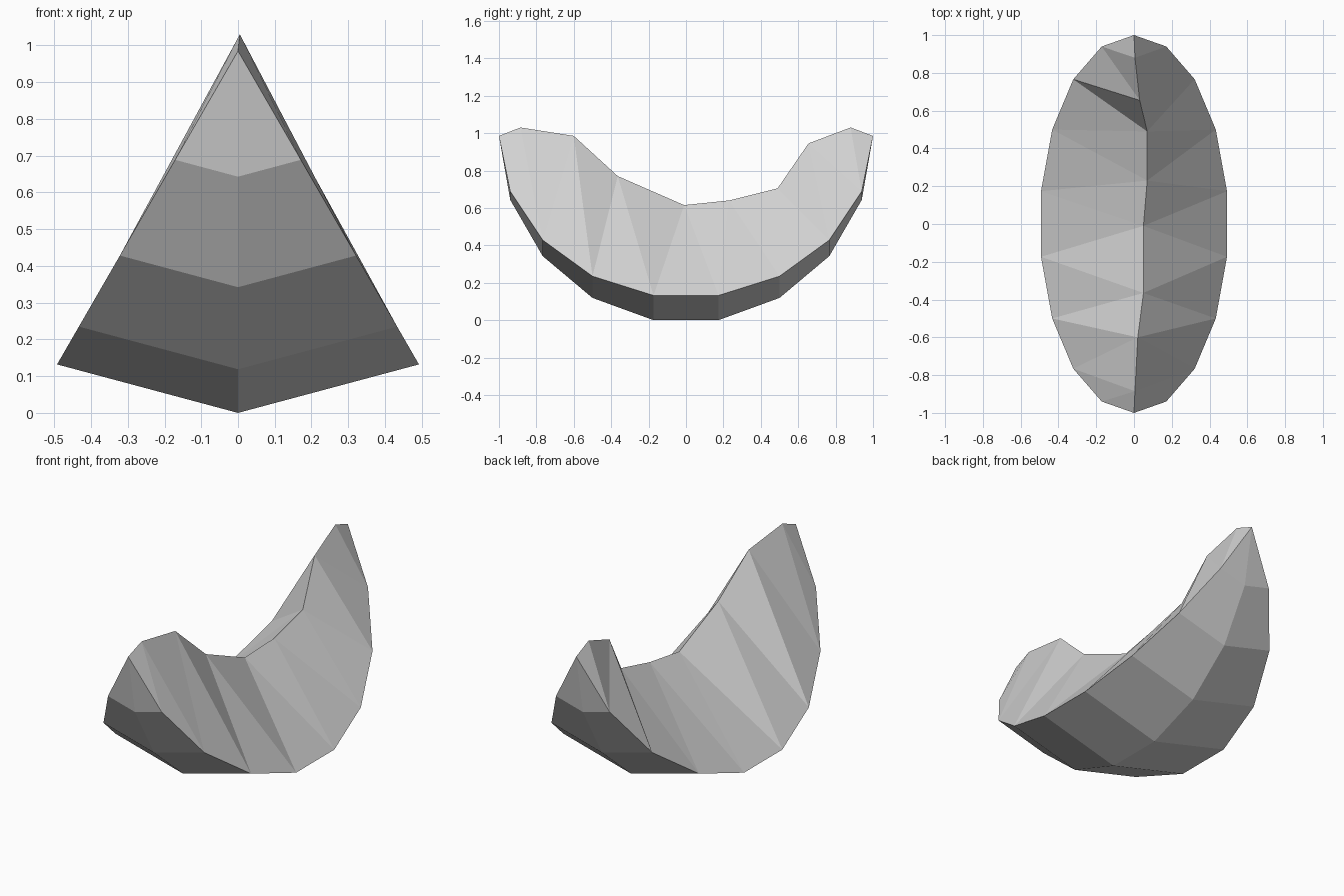
import bpy
import bmesh
from math import sin, cos, radians

cube = bpy.data.objects.get("Cube")
if cube:
    bpy.data.objects.remove(cube, do_unlink=True)

# One plain grey material
grey = bpy.data.materials.new("light grey")
grey.use_nodes = True
COLOUR = (0.64, 0.64, 0.64, 1)
grey.diffuse_color = COLOUR
grey.node_tree.nodes["Principled BSDF"].inputs["Base Color"].default_value = COLOUR

HEIGHT = cos(radians(10))   # height of the axis joining the two tips
HALF_WEDGE = 30             # half the opening angle of the slice

# Uneven inner crest, from front to back
crest = [(0.005, -0.885, 1.03), (0.02, -0.60, 0.985), (0.05, -0.365, 0.77),
         (0.05, -0.01, 0.615), (0.07, 0.23, 0.64), (0.07, 0.49, 0.705),
         (0.03, 0.655, 0.945), (0.005, 0.88, 1.03)]

bm = bmesh.new()


def rind_point(step, swing):
    """Point on the round rind: step along the arc, swing about the tip axis."""
    a, s = radians(-90 + 20 * step), radians(swing)
    return bm.verts.new((cos(a) * sin(s), sin(a), HEIGHT - cos(a) * cos(s)))


# Cross-sections: right rim, keel, left rim, crest
rings = [[rind_point(i, w) for w in (-HALF_WEDGE, 0, HALF_WEDGE)] + [bm.verts.new(c)]
         for i, c in enumerate(crest, 1)]

# Rind quads and cut-face triangles between sections
for (r0, k0, l0, c0), (r1, k1, l1, c1) in zip(rings, rings[1:]):
    for face in ((r0, r1, k1, k0), (k0, k1, l1, l0),
                 (l0, l1, c0), (l1, c1, c0), (r0, c0, r1), (r1, c0, c1)):
        bm.faces.new(face)

# Pointed tips
for step, ring in ((0, rings[0]), (9, rings[-1])):
    tip = rind_point(step, 0)
    for a, b in zip(ring, ring[1:] + ring[:1]):
        bm.faces.new((tip, a, b))

bmesh.ops.recalc_face_normals(bm, faces=bm.faces)
mesh = bpy.data.meshes.new("wedge_slice")
bm.to_mesh(mesh)
bm.free()
mesh.materials.append(grey)
wedge_slice = bpy.data.objects.new("wedge_slice", mesh)
bpy.context.collection.objects.link(wedge_slice)
